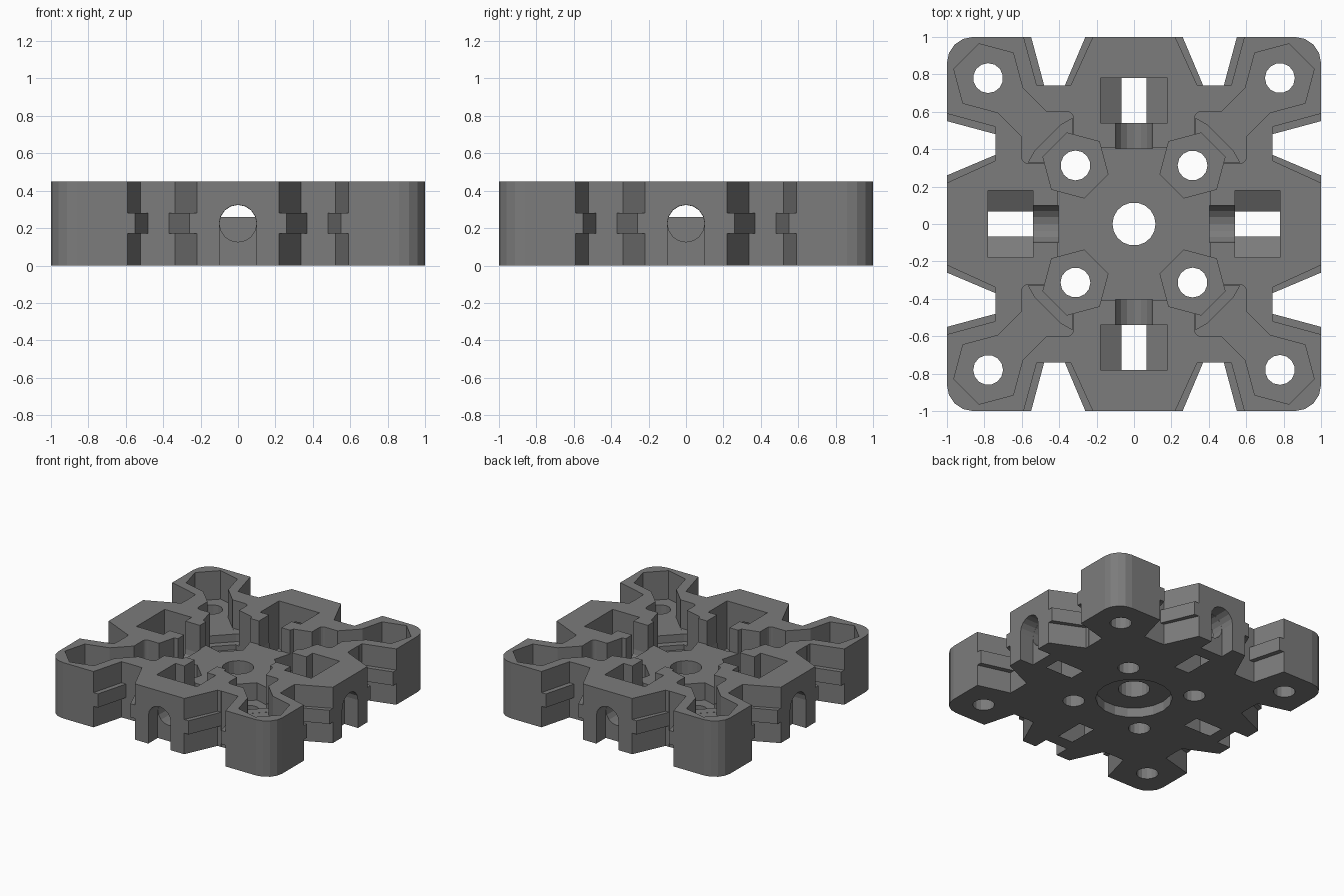
import bpy
import bmesh
from math import cos, sin, pi, radians
from mathutils import Matrix

cube = bpy.data.objects.get("Cube")
if cube:
    bpy.data.objects.remove(cube, do_unlink=True)

H = 0.45            # plate height
TOP = H + 0.1       # cutters overshoot the faces
LOW = -0.1

grey = bpy.data.materials.new("plain_grey")
grey.use_nodes = True
colour = (0.2, 0.2, 0.2, 1)
grey.diffuse_color = colour
grey.node_tree.nodes["Principled BSDF"].inputs["Base Color"].default_value = colour


def prism(name, points, z0, z1, matrix=Matrix()):
    """Extrude a closed outline from z0 to z1, then place it."""
    bm = bmesh.new()
    face = bm.faces.new([bm.verts.new((x, y, z0)) for x, y in points])
    ext = bmesh.ops.extrude_face_region(bm, geom=[face])
    verts = [v for v in ext["geom"] if isinstance(v, bmesh.types.BMVert)]
    bmesh.ops.translate(bm, verts=verts, vec=(0, 0, z1 - z0))
    bmesh.ops.transform(bm, matrix=matrix, verts=bm.verts)
    bmesh.ops.recalc_face_normals(bm, faces=bm.faces)
    mesh = bpy.data.meshes.new(name)
    bm.to_mesh(mesh)
    bm.free()
    mesh.materials.append(grey)
    obj = bpy.data.objects.new(name, mesh)
    bpy.context.scene.collection.objects.link(obj)
    return obj


def arc(cx, cy, r, a0, a1, n):
    return [(cx + r * cos(radians(a0 + (a1 - a0) * i / n)),
             cy + r * sin(radians(a0 + (a1 - a0) * i / n))) for i in range(n + 1)]


def ngon(cx, cy, r, n, start=0):
    return arc(cx, cy, r, start, start + 360, n)[:-1]


def rounded(lo, hi, r, n):
    pts = []
    for k, (x, y) in enumerate([(hi - r, hi - r), (lo + r, hi - r),
                                (lo + r, lo + r), (hi - r, lo + r)]):
        pts += arc(x, y, r, 90 * k, 90 * k + 90, n)
    return pts


# Solid plate with rounded corners
body = prism("connector_plate", rounded(-1, 1, 0.14, 4), 0, H)


def cut(points, z0, z1, matrix=Matrix()):
    tool = prism("cutter", points, z0, z1, matrix)
    tool.hide_render = True
    mod = body.modifiers.new("cut", "BOOLEAN")
    mod.operation = "DIFFERENCE"
    mod.solver = "EXACT"
    mod.object = tool
    bpy.context.view_layer.objects.active = body
    bpy.ops.object.modifier_apply(modifier=mod.name)
    mesh = tool.data
    bpy.data.objects.remove(tool, do_unlink=True)
    bpy.data.meshes.remove(mesh)


def notch(widen, depth):
    """Tapered side notch, run past the outer edge."""
    inner = [(0.48 + widen, -depth), (0.37 - widen * 0.8, -depth)]
    outer = [(0.26 - widen, -1), (0.55 + widen, -1)]
    ext = [(o[0] + (o[0] - i[0]) * 0.4, -1.104)
           for i, o in zip(reversed(inner), outer)]
    return inner + ext


# Sunken middle floor
cut(rounded(-0.41, 0.41, 0.02, 1), 0.26, TOP)

# Features repeated on the four sides and four corners
for k in range(4):
    turn = Matrix.Rotation(k * pi / 2, 4, "Z")
    lying = turn @ Matrix.Rotation(pi / 2, 4, "X")   # profile in x-z, run along y

    # Side notches with a guide ridge at mid height
    for side in (1, -1):
        flip = turn @ Matrix.Diagonal((side, 1, 1, 1))
        cut(notch(0, 0.74), LOW, TOP, flip)
        cut(notch(0.04, 0.742), LOW, 0.17, flip)
        cut(notch(0.04, 0.742), 0.28, TOP, flip)

    # Upright nut pocket with a pointed bottom open to below
    cut([(-0.18, TOP), (-0.18, 0.066), (0, -0.038), (0.18, 0.066), (0.18, TOP)],
        0.54, 0.78, lying)
    # Arched mouth, round bolt tunnel and open trough
    cut([(0.1, LOW)] + arc(0, 0.225, 0.1, 0, 180, 8) + [(-0.1, LOW)],
        0.88, 1.1, lying)
    cut(ngon(0, 0.225, 0.099, 16), 0.405, 0.95, lying)
    cut([(-0.1, TOP)] + arc(0, 0.225, 0.1, 180, 360, 8) + [(0.1, TOP)],
        0.403, 0.56, lying)

    # Corner nut pocket, diagonal channel and stepped square well
    cut(ngon(0.78, 0.78, 0.19, 6, 135), 0.22, TOP, turn)
    diagonal = turn @ Matrix.Rotation(pi / 4, 4, "Z")
    cut([(0.72, -0.093), (1.05, -0.093), (1.05, 0.093), (0.72, 0.093)],
        0.221, TOP, diagonal)
    cut(rounded(0.325, 0.6, 0.03, 3), 0.222, TOP, turn)
    cut([(0.328, 0.328), (0.565, 0.328), (0.53, 0.39), (0.39, 0.53), (0.328, 0.565)],
        0.16, TOP, turn)

    # Inner nut pocket and through holes
    cut(ngon(0.313, 0.313, 0.18, 6, 135), 0.12, TOP, turn)
    cut(ngon(0.313, 0.313, 0.08, 14), LOW, TOP, turn)
    cut(ngon(0.78, 0.78, 0.08, 14), LOW, TOP, turn)

# Centre hole and round recess underneath
cut(ngon(0, 0, 0.115, 18), LOW, TOP)
cut(ngon(0, 0, 0.28, 18), LOW, 0.078)
